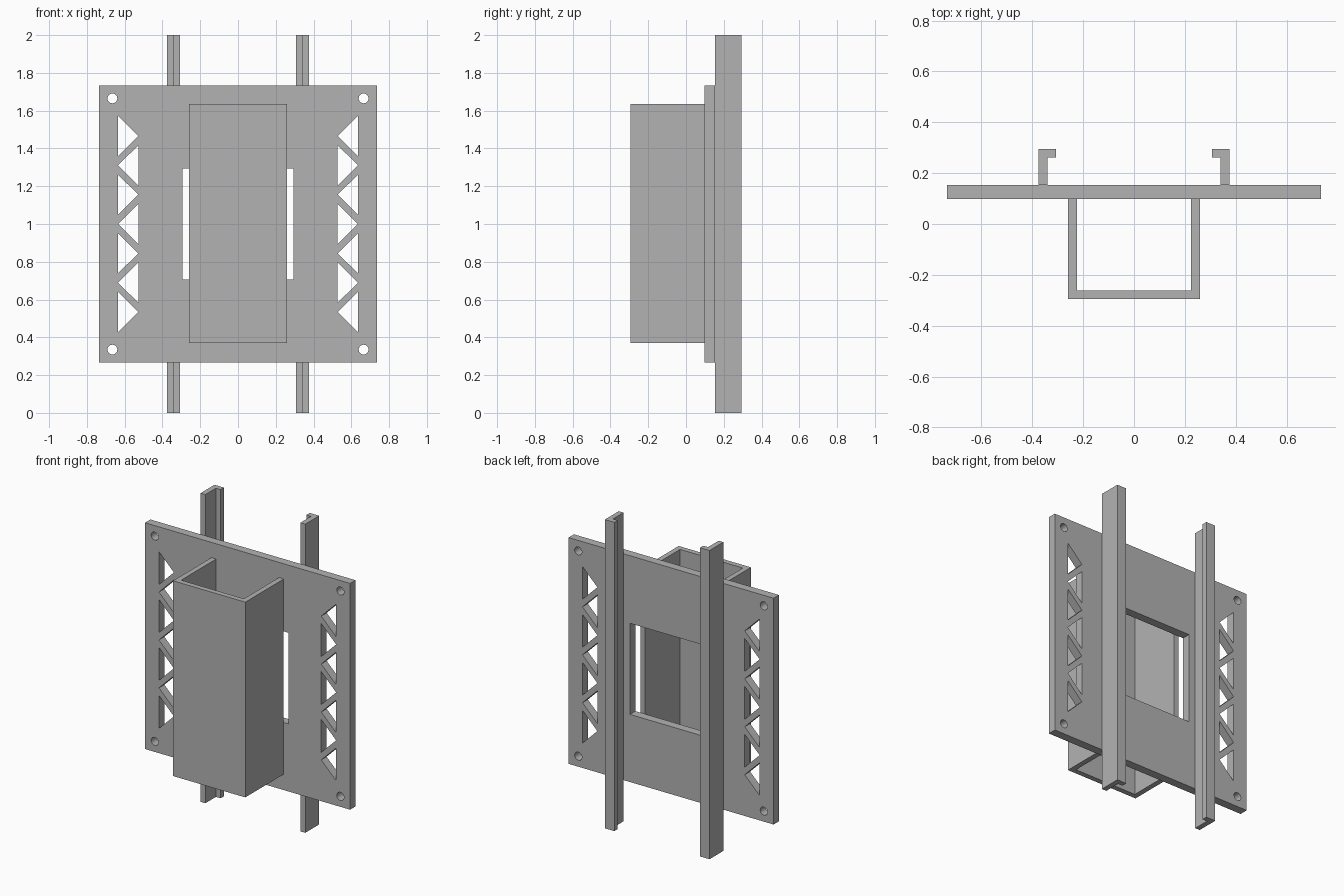
import bpy
from math import sin, cos, pi, radians

cube = bpy.data.objects.get("Cube")
if cube:
    bpy.data.objects.remove(cube, do_unlink=True)

grey = bpy.data.materials.new("plain grey")
grey.use_nodes = True
colour = (0.45, 0.45, 0.45, 1)
grey.diffuse_color = colour
grey.node_tree.nodes["Principled BSDF"].inputs["Base Color"].default_value = colour


def extrusion(name, loops, depth, location, upright=False):
    """Extrude a flat outline, with any inner loops cut out as holes."""
    curve = bpy.data.curves.new(name + " outline", "CURVE")
    curve.dimensions = "2D"
    curve.fill_mode = "BOTH"
    curve.extrude = depth / 2
    for loop in loops:
        spline = curve.splines.new("POLY")
        spline.points.add(len(loop) - 1)
        for point, (u, v) in zip(spline.points, loop):
            point.co = (u, v, 0, 1)
        spline.use_cyclic_u = True
    temp = bpy.data.objects.new(name + " outline", curve)
    bpy.context.collection.objects.link(temp)
    mesh = bpy.data.meshes.new_from_object(
        temp.evaluated_get(bpy.context.evaluated_depsgraph_get()))
    bpy.data.objects.remove(temp, do_unlink=True)
    bpy.data.curves.remove(curve)
    mesh.name = name
    mesh.materials.clear()
    mesh.materials.append(grey)
    for face in mesh.polygons:
        face.material_index = 0
        face.use_smooth = False
    obj = bpy.data.objects.new(name, mesh)
    bpy.context.collection.objects.link(obj)
    obj.location = location
    if upright:
        obj.rotation_euler.x = radians(90)
    return obj


def rectangle(w, h):
    return [(-w, -h), (w, -h), (w, h), (-w, h)]


def circle(x, y, r, n=32):
    return [(x + r * cos(2 * pi * i / n), y + r * sin(2 * pi * i / n))
            for i in range(n)]


# Back plate: central window, corner holes and a zigzag truss on each side
plate_front, plate_back = 0.098, 0.153
loops = [rectangle(0.735, 0.733), rectangle(0.294, 0.295)]
for side in (-1, 1):
    for end in (-1, 1):
        loops.append(circle(side * 0.665, end * 0.665, 0.026))
    for i in range(-3, 4):
        base, apex = (0.635, 0.528) if i % 2 else (0.528, 0.635)
        z = i * 0.1553
        loops.append([(side * base, z - 0.106), (side * base, z + 0.106),
                      (side * apex, z)])
extrusion("back_plate", loops, plate_back - plate_front,
          (0, (plate_front + plate_back) / 2, 1), upright=True)

# Front channel: U section open at the top, bottom and back
w, t, front = 0.259, 0.034, -0.295
channel = [(-w, front), (w, front), (w, plate_front), (w - t, plate_front),
           (w - t, front + t), (t - w, front + t), (t - w, plate_front),
           (-w, plate_front)]
extrusion("front_channel", [channel], 1.265, (0, 0, 1.002))

# Rear rails: hooked sections with the lip turned inward
outer, web, lip, back = 0.375, 0.341, 0.307, 0.295
for name, side in (("left_rail", 1), ("right_rail", -1)):
    hook = [(outer, plate_back), (outer, back), (lip, back), (lip, back - t),
            (web, back - t), (web, plate_back)]
    extrusion(name, [[(side * x, y) for x, y in hook]], 2.0, (0, 0, 1))
